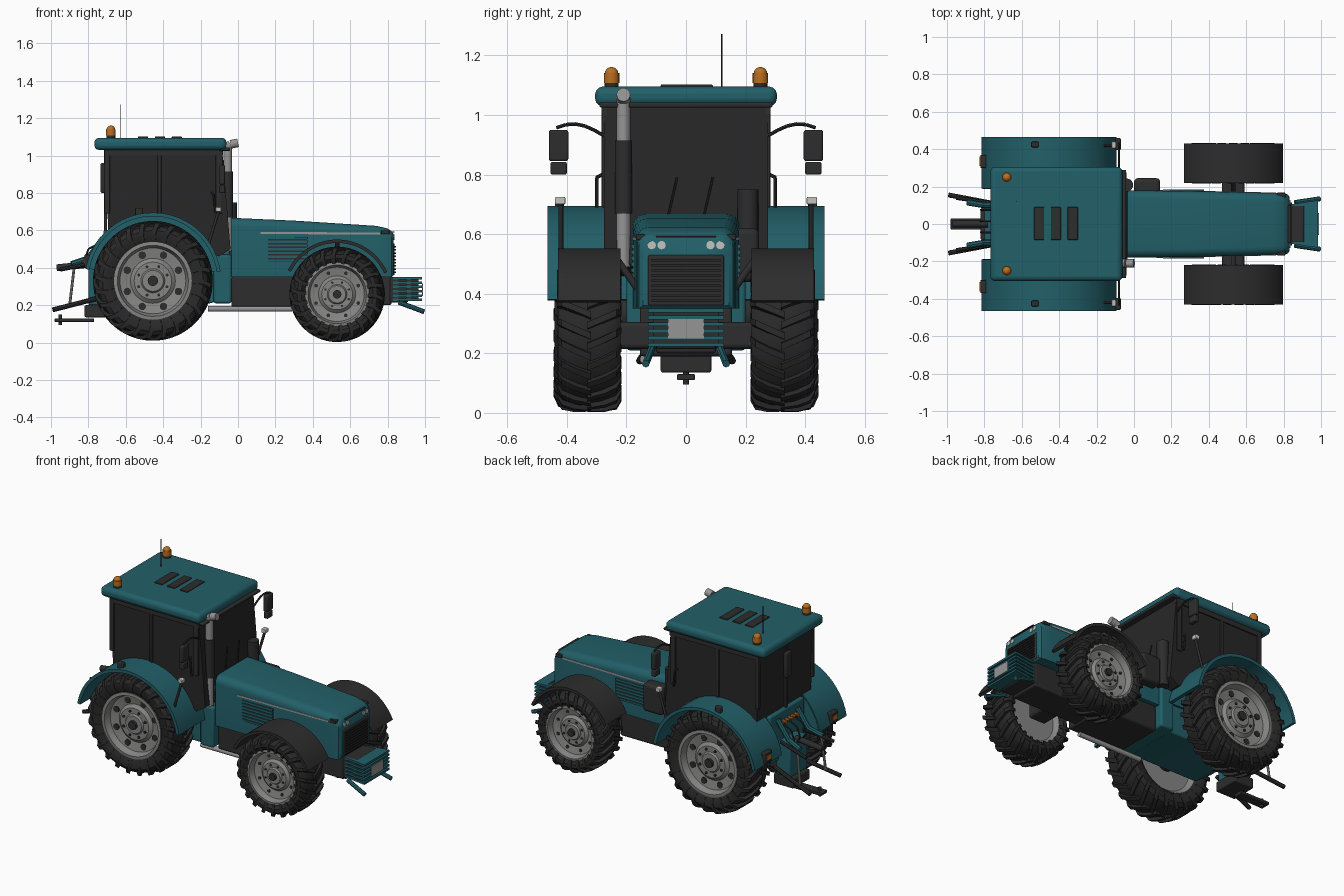
import bpy, bmesh
from math import sin, cos, pi, radians
from mathutils import Vector

cube = bpy.data.objects.get("Cube")
if cube:
    bpy.data.objects.remove(cube, do_unlink=True)


def material(name, r, g, b):
    m = bpy.data.materials.new(name)
    m.use_nodes = True
    m.diffuse_color = (r, g, b, 1)
    m.node_tree.nodes["Principled BSDF"].inputs["Base Color"].default_value = (r, g, b, 1)
    return m


teal = material("teal paint", .016, .115, .14)
dark = material("dark trim", .026, .026, .026)
rubber = material("tyre rubber", .022, .022, .022)
glass = material("tinted glass", .02, .02, .021)
rim_grey = material("rim grey", .24, .24, .235)
steel = material("light steel", .3, .3, .3)
amber = material("amber lamp", .5, .16, .015)
lamp = material("headlamp", .55, .55, .52)


def finish(name, bm, mat, bevel=0.0):
    bmesh.ops.recalc_face_normals(bm, faces=bm.faces)
    me = bpy.data.meshes.new(name)
    bm.to_mesh(me)
    bm.free()
    me.materials.append(mat)
    ob = bpy.data.objects.new(name, me)
    bpy.context.collection.objects.link(ob)
    if bevel:
        mod = ob.modifiers.new("Bevel", "BEVEL")
        mod.width, mod.segments, mod.limit_method = bevel, 3, "ANGLE"
    return ob


def loft(name, rings, mat, bevel=0.0, closed=False):
    """Skin a list of equal-length vertex loops; cap the ends unless closed."""
    bm = bmesh.new()
    loops = [[bm.verts.new(p) for p in ring] for ring in rings]
    n = len(loops[0])
    pairs = list(zip(loops, loops[1:]))
    if closed:
        pairs.append((loops[-1], loops[0]))
    else:
        bm.faces.new(loops[0])
        bm.faces.new(loops[-1])
    for a, b in pairs:
        for i in range(n):
            j = (i + 1) % n
            bm.faces.new((a[i], a[j], b[j], b[i]))
    return finish(name, bm, mat, bevel)


def prism(name, profile, y0, y1, mat, bevel=0.0):
    return loft(name, [[(x, y, z) for x, z in profile] for y in (y0, y1)], mat, bevel)


def box(name, x, y, z, mat, bevel=0.0):
    return prism(name, [(x[0], z[0]), (x[1], z[0]), (x[1], z[1]), (x[0], z[1])], *y, mat, bevel)


def rod(name, points, r, mat, sides=12):
    bm = bmesh.new()
    for a, b in zip(points, points[1:]):
        a, b = Vector(a), Vector(b)
        d = b - a
        mtx = d.to_track_quat("Z", "Y").to_matrix().to_4x4()
        mtx.translation = (a + b) / 2
        bmesh.ops.create_cone(bm, cap_ends=True, segments=sides, radius1=r, radius2=r,
                              depth=d.length, matrix=mtx)
    return finish(name, bm, mat)


def arc(cx, cz, r, a0, a1, n=24):
    angles = [radians(a0 + (a1 - a0) * i / n) for i in range(n + 1)]
    return [(cx + r * cos(a), cz + r * sin(a)) for a in angles]


def spin(name, profile, cx, cy, cz, side, mat, n=48):
    """Closed (offset, radius) profile turned about the y axis."""
    rings = [[(cx + r * cos(a), cy + side * o, cz + r * sin(a)) for o, r in profile]
             for a in (2 * pi * i / n for i in range(n))]
    return loft(name, rings, mat, closed=True)


def wheel(label, cx, cy, cz, side, R, hw, rim, lugs):
    base = R - .016
    # Tyre carcass
    spin(label + "_tyre", [(-.8 * hw, rim), (-hw, rim + .3 * (R - rim)), (-hw, R * .84), (-.85 * hw, base * .96),
                           (-.4 * hw, base), (.4 * hw, base), (.85 * hw, base * .96), (hw, R * .84),
                           (hw, rim + .3 * (R - rim)), (.8 * hw, rim)], cx, cy, cz, side, rubber)
    # Chevron tread lugs
    bm = bmesh.new()
    stations = [(-.06, R, 0), (.5, R, .1), (.88, R * .97, .18), (1.03, R * .86, .23), (1.02, R * .76, .25)]
    for half in (1, -1):
        for k in range(lugs):
            a0 = 2 * pi * (k + (half > 0) * .5) / lugs
            loops = []
            for o, r, skew in stations:
                w = .055 * 24 / lugs
                inner = r - .03
                y = cy + half * o * hw
                yi = cy + half * min(o, .93) * hw
                loops.append([bm.verts.new((cx + rr * cos(a0 + skew + d), yy, cz + rr * sin(a0 + skew + d)))
                              for rr, yy, d in ((inner, yi, -w), (r, y, -w * .75), (r, y, w * .75), (inner, yi, w))])
            for a, b in zip(loops, loops[1:]):
                for i in range(4):
                    j = (i + 1) % 4
                    bm.faces.new((a[i], a[j], b[j], b[i]))
            bm.faces.new(loops[0])
            bm.faces.new(loops[-1])
    finish(label + "_tread", bm, rubber)
    # Dished rim, bolts, holes and hub
    spin(label + "_rim", [(-.6 * hw, .002), (-.6 * hw, rim * .9), (-.85 * hw, rim * 1.02), (.9 * hw, rim * 1.04),
                          (.92 * hw, rim * .95), (.55 * hw, rim * .88), (.45 * hw, rim * .6), (.6 * hw, rim * .5),
                          (.6 * hw, rim * .32), (.7 * hw, rim * .28), (.7 * hw, .002)], cx, cy, cz, side, rim_grey)

    def stud(part, radius, a, y0, y1, r, mat):
        px, pz = cx + radius * cos(a), cz + radius * sin(a)
        rod(label + part, [(px, cy + side * y0 * hw, pz), (px, cy + side * y1 * hw, pz)], r, mat)

    for k in range(8):
        a = 2 * pi * (k + .5) / 8
        stud("_rim_hole", rim * .74, a, .3, .535, rim * (.1 if lugs > 22 else .06), dark)
        stud("_bolt", rim * .41, a, .5, .66, rim * .04, dark)
    stud("_hub", 0, 0, .5, .85, rim * .14, dark)


RX, RZ, FX, FZ = -.455, .33, .53, .258
for s, tag in ((1, "left"), (-1, "right")):
    def span(a, b):
        return sorted((s * a, s * b))

    wheel(tag + "_rear_wheel", RX, s * .333, RZ, s, .32, .108, .2, 24)
    wheel(tag + "_front_wheel", FX, s * .325, FZ, s, .255, .105, .165, 22)

    # Fenders
    prism(tag + "_rear_fender", arc(RX, RZ, .365, 8, 170) + arc(RX, RZ, .345, 170, 8), *span(.19, .465), teal)
    prism(tag + "_rear_fender_wall", arc(RX, RZ, .36, 8, 170), *span(.188, .2), teal)
    prism(tag + "_front_fender", arc(FX, FZ, .293, 24, 154) + arc(FX, FZ, .275, 154, 24), *span(.22, .43), dark)
    rod(tag + "_front_fender_bracket", [(FX, s * .15, .4), (FX, s * .25, .54)], .012, dark)
    box(tag + "_tail_lamp", (-.822, -.79), span(.3, .37), (.4, .47), dark, .005)
    box(tag + "_tail_lens", (-.827, -.82), span(.31, .36), (.42, .45), amber)
    box(tag + "_fender_lamp", (-.55, -.51), span(.41, .44), (.68, .72), dark, .005)
    box(tag + "_marker_lamp", (-.12, -.09), span(.405, .44), (.7, .725), lamp, .004)
    rod(tag + "_marker_stalk", [(-.105, s * .42, .7), (-.16, s * .42, .52)], .008, dark)

    # Mirrors
    rod(tag + "_mirror_arm", [(-.08, s * (.275 + .16 * t), .93 + .04 * sin(t * 2.4)) for t in
                              (0, .2, .4, .6, .8, 1)], .006, dark, 8)
    box(tag + "_mirror", (-.1, -.07), span(.395, .46), (.845, .95), dark, .008)
    box(tag + "_lower_mirror", (-.1, -.07), span(.4, .455), (.8, .842), dark, .006)

    # Cab pillars, side rail and handle
    for x0, x1 in ((-.715, -.685), (-.12, -.085), (-.43, -.41)):
        box(tag + "_cab_pillar", (x0, x1), span(.265, .283), (.69, 1.035), dark, .004)
    box(tag + "_cab_top_rail", (-.71, -.08), span(.265, .283), (1.0, 1.035), dark)
    rod(tag + "_grab_handle", [(-.14, s * .28, .8), (-.13, s * .3, .79), (-.12, s * .3, .69)], .006, dark, 8)
    rod(tag + "_wiper", [(-.045, s * .06, .66), (-.055, s * .06 + .03, .79)], .004, dark, 6)

    # Roof beacons
    rod(tag + "_beacon_base", [(-.68, s * .25, 1.09), (-.68, s * .25, 1.108)], .024, dark, 20)
    rod(tag + "_beacon", [(-.68, s * .25, 1.108), (-.68, s * .25, 1.14)], .026, amber, 20)
    bm = bmesh.new()
    bmesh.ops.create_uvsphere(bm, u_segments=20, v_segments=10, radius=.023)
    bmesh.ops.translate(bm, verts=bm.verts, vec=(-.68, s * .25, 1.138))
    finish(tag + "_beacon_dome", bm, amber)

    # Hood side louvres, trim stripe and lamps
    box(tag + "_louvre_back", (.16, .37), span(.16, .179), (.43, .565), dark)
    for k in range(7):
        z = .433 + k * .02
        box(tag + "_louvre", (.155, .375), span(.16, .184), (z, z + .012), teal)
    loft(tag + "_hood_stripe", [[(x, s * (y + d), z + h) for d, h in ((-.01, 0), (.004, 0), (.004, .011), (-.01, .011))]
                                for x, y, z in ((.12, .178, .58), (.76, .164, .578))], steel)
    box(tag + "_corner_lamp", (.765, .81), span(.13, .168), (.58, .6), dark, .004)
    for y in (.082, .115):
        rod(tag + "_headlamp", [(.8, s * y, .563), (.837, s * y, .563)], .014, lamp, 16)

    # Front linkage arms and rear hitch arms
    rod(tag + "_front_link", [(.86, s * .115, .215), (.995, s * .135, .165)], .013, teal, 8)
    rod(tag + "_lift_strut", [(-.72, s * .1, .56), (-.8, s * .1, .45), (-.89, s * .115, .42)], .016, teal, 8)
    rod(tag + "_upper_arm", [(-.75, s * .11, .43), (-.95, s * .14, .39)], .011, dark, 8)
    rod(tag + "_lift_rod", [(-.875, s * .12, .41), (-.9, s * .13, .2)], .008, steel, 8)
    rod(tag + "_lower_arm", [(-.7, s * .1, .25), (-.99, s * .155, .175)], .013, dark, 8)

# Cab shell arched over the rear wheels, lower body and steps
prism("cab", [(-.71, 1.035), (-.085, 1.035), (-.04, .5), (-.1, .46)] + arc(RX, RZ, .35, 24, 133), -.275, .275, glass)
prism("rear_body", [(-.72, .6), (-.045, .6), (-.045, .24), (-.15, .21), (-.6, .21), (-.72, .3)], -.175, .175, teal, .01)
box("cab_step", (-.13, -.035), (-.2, .2), (.21, .47), teal, .012)
box("rear_window_handle", (-.735, -.71), (-.03, .03), (.8, .96), dark, .008)
box("rear_window_post", (-.716, -.7), (-.008, .008), (.6, 1.03), dark)
box("roof", (-.768, -.062), (-.305, .305), (1.03, 1.095), teal, .025)
box("roof_visor", (-.1, -.042), (-.29, .29), (1.025, 1.042), dark, .006)
for k in range(3):
    x = -.535 + k * .09
    box("roof_vent", (x, x + .055), (-.085, .09), (1.085, 1.102), dark, .004)
rod("antenna", [(-.63, .12, 1.09), (-.63, .12, 1.272)], .002, dark, 6)


# Hood lofted from rounded sections
def section(x, w, top, bottom, r=.045):
    right = arc(w - r, top - r, r, 0, 90, 6)
    left = arc(r - w, top - r, r, 90, 180, 6)
    return [(x, y, z) for y, z in [(w, bottom)] + right + left + [(-w, bottom)]]


loft("hood", [section(-.035, .18, .667, .35), section(.3, .176, .652, .35), section(.74, .166, .624, .35),
              section(.8, .163, .61, .35), section(.822, .158, .595, .35), section(.832, .145, .58, .36)], teal)
box("grille", (.8, .838), (-.127, .127), (.36, .53), dark, .006)
for k in range(9):
    z = .372 + k * .017
    box("grille_bar", (.83, .845), (-.115, .115), (z, z + .008), rubber)
box("hood_brow", (.8, .836), (-.1, .1), (.588, .593), dark)

# Chassis and axles
box("engine_block", (-.035, .36), (-.155, .155), (.19, .355), dark, .012)
box("front_frame", (.3, .82), (-.1, .1), (.2, .37), dark, .01)
box("front_axle", (.47, .59), (-.235, .235), (.215, .305), dark, .015)
rod("rear_axle", [(RX, -.27, RZ), (RX, .27, RZ)], .06, dark, 20)
rod("side_pipe", [(-.16, -.14, .18), (.29, -.14, .18)], .015, steel)

# Exhaust and air cleaner
rod("exhaust_lower", [(-.055, -.21, .49), (-.055, -.21, .68)], .024, steel, 20)
rod("muffler", [(-.055, -.21, .67), (-.055, -.21, .915)], .029, dark, 20)
rod("exhaust_upper", [(-.055, -.21, .91), (-.055, -.21, 1.05), (-.04, -.21, 1.06), (0, -.21, 1.068)], .023, steel, 20)
rod("air_cleaner", [(-.04, .208, .46), (-.04, .208, .75)], .035, dark, 20)
box("side_tank", (0, .14), (.16, .245), (.44, .62), dark, .02)

# Front weight with horizontal bars
box("weight_core", (.81, .91), (-.1, .1), (.215, .35), dark, .008)
box("weight_inner", (.9, .965), (-.11, .11), (.225, .345), dark)
for k in range(6):
    z = .222 + k * .023
    profile = [(.83, -.104), (.985, -.127), (.985, .127), (.83, .104), (.83, .097), (.91, .097), (.91, -.097), (.83, -.097)]
    loft("weight_bar", [[(x, y, h) for x, y in profile] for h in (z, z + .013)], teal)
box("front_plate", (.983, .99), (-.06, .06), (.25, .315), steel)

# Rear hitch
box("hitch_block", (-.82, -.68), (-.085, .085), (.135, .2), dark, .008)
box("hitch_housing", (-.8, -.7), (-.09, .09), (.2, .42), teal, .01)
box("drawbar", (-.98, -.77), (-.03, .03), (.11, .13), dark, .004)
rod("drawbar_pin", [(-.95, 0, .095), (-.95, 0, .15)], .01, dark)
rod("top_link", [(-.78, 0, .42), (-.97, 0, .4)], .018, dark)
for k in range(6):
    y = -.075 + k * .03
    rod("hydraulic_port", [(-.71, y, .53), (-.745, y, .53)], .011, amber, 10)
    if k % 2:
        rod("hydraulic_hose", [(-.745, y, .53), (-.8, y, .5), (-.82, y, .44), (-.78, y, .38)], .005, dark, 8)

# Smooth shading with sharp edges kept
bpy.ops.object.select_all(action="DESELECT")
for ob in bpy.context.collection.objects:
    if ob.type == "MESH":
        ob.select_set(True)
        bpy.context.view_layer.objects.active = ob
bpy.ops.object.shade_smooth_by_angle(angle=radians(35))
